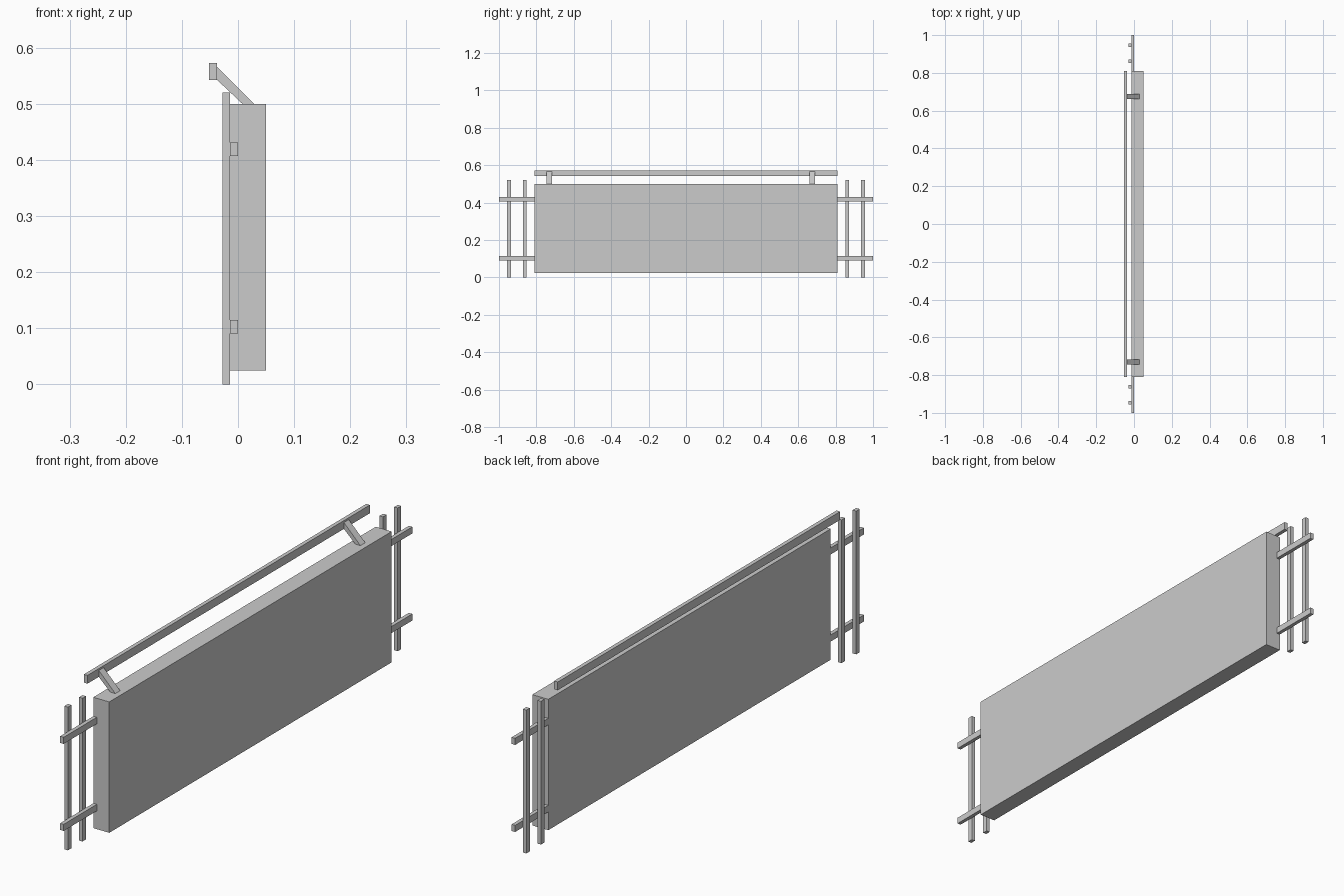
import bpy
import bmesh

cube = bpy.data.objects.get("Cube")
if cube:
    bpy.data.objects.remove(cube, do_unlink=True)

# Single grey finish
GREY = (0.6, 0.6, 0.6, 1.0)
grey = bpy.data.materials.new("plain_grey")
grey.diffuse_color = GREY
grey.use_nodes = True
grey.node_tree.nodes["Principled BSDF"].inputs["Base Color"].default_value = GREY


def prism(name, profile, y0, y1):
    """Extrude an (x, z) profile along y from y0 to y1."""
    bm = bmesh.new()
    face = bm.faces.new([bm.verts.new((x, y0, z)) for x, z in profile])
    extruded = bmesh.ops.extrude_face_region(bm, geom=[face])["geom"]
    moved = [v for v in extruded if isinstance(v, bmesh.types.BMVert)]
    bmesh.ops.translate(bm, verts=moved, vec=(0, y1 - y0, 0))
    bmesh.ops.recalc_face_normals(bm, faces=bm.faces)
    mesh = bpy.data.meshes.new(name)
    bm.to_mesh(mesh)
    bm.free()
    mesh.materials.append(grey)
    obj = bpy.data.objects.new(name, mesh)
    bpy.context.collection.objects.link(obj)
    return obj


def box(name, xs, ys, zs):
    (x0, x1), (z0, z1) = xs, zs
    return prism(name, [(x0, z0), (x1, z0), (x1, z1), (x0, z1)], *ys)


HALF = 0.81      # half length of the panel
BACK = -0.014    # plane where panel, rails and posts meet

# Main panel
box("panel", (BACK, 0.05), (-HALF, HALF), (0.025, 0.5))

# Top bar, held above and behind the panel
box("top_bar", (-0.052, -0.0375), (-HALF, HALF), (0.543, 0.573))

# Slanted brackets from the panel top to the bar
slant = [(-0.0375, 0.543), (0.008, 0.5), (0.029, 0.5), (-0.0375, 0.566)]
for side, y in (("front", -0.731), ("back", 0.675)):
    prism(side + "_bracket", slant, y - 0.014, y + 0.014)

# Fence ends: two rails and two posts beyond each end of the panel
for side, s in (("front", -1), ("back", 1)):
    for level, z in (("lower", 0.103), ("upper", 0.419)):
        box(f"{side}_{level}_rail", (BACK, 0.0),
            sorted((s * HALF, s)), (z - 0.012, z + 0.012))
    for place, y in (("inner", 0.862), ("outer", 0.946)):
        box(f"{side}_{place}_post", (-0.028, BACK),
            (s * y - 0.01, s * y + 0.01), (0.0, 0.52))
